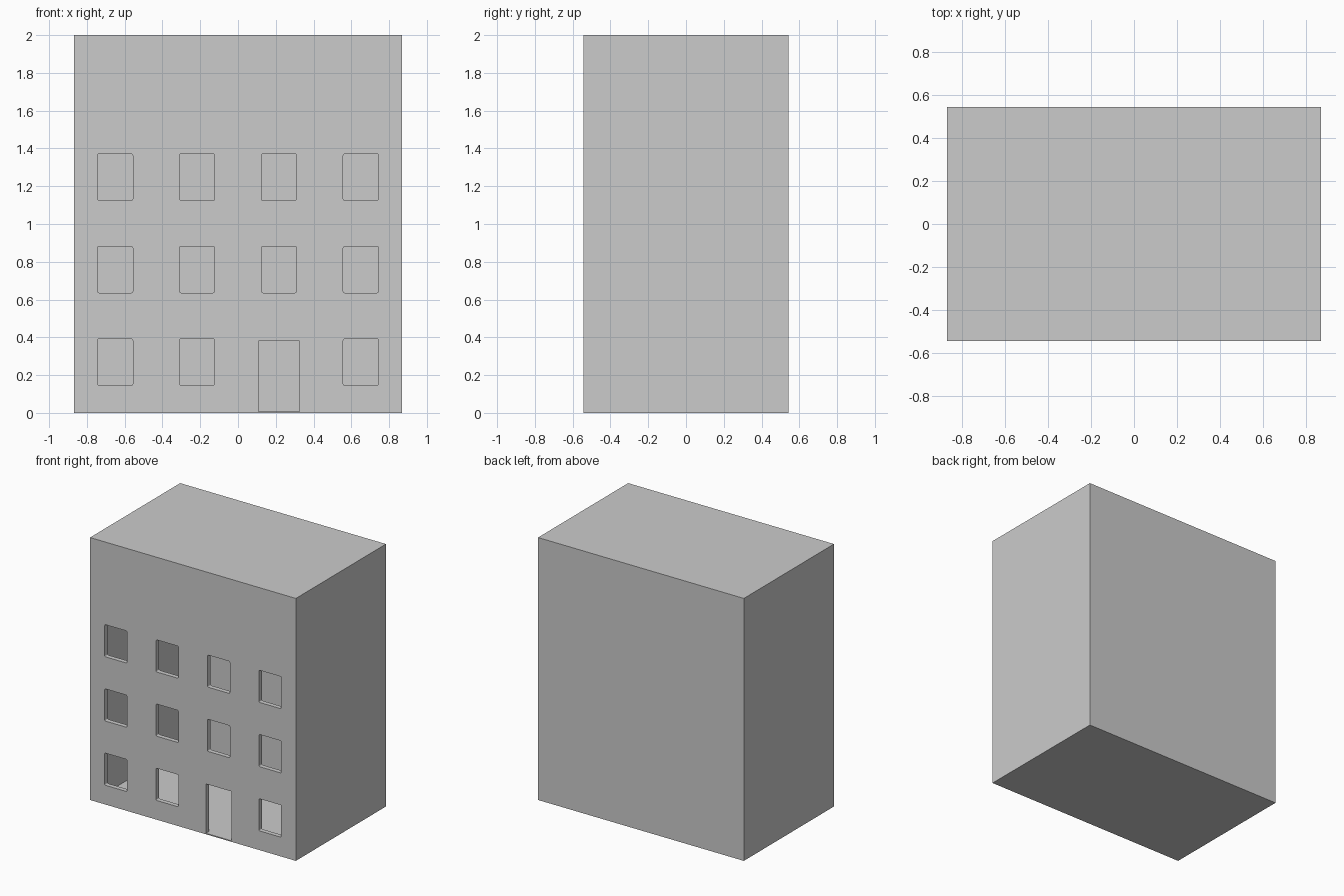
import bpy, bmesh
from mathutils import Matrix, Vector

if "Cube" in bpy.data.objects:
    bpy.data.objects.remove(bpy.data.objects["Cube"])

W, D, H = 1.735, 1.085, 2.0      # outer size
T, FLOOR = 0.035, 0.008          # wall and floor thickness


def add_box(bm, lo, hi, round_corners=0.0):
    lo, hi = Vector(lo), Vector(hi)
    m = Matrix.Translation((lo + hi) / 2) @ Matrix.Diagonal((*(hi - lo), 1))
    verts = bmesh.ops.create_cube(bm, size=1, matrix=m)["verts"]
    if round_corners:
        edges = {e for v in verts for e in v.link_edges
                 if abs(e.verts[0].co.y - e.verts[1].co.y) > 1e-4}
        bmesh.ops.bevel(bm, geom=list(edges), offset=round_corners,
                        segments=3, profile=0.5, affect='EDGES')


def make_object(name, bm):
    mesh = bpy.data.meshes.new(name)
    bm.to_mesh(mesh)
    bm.free()
    ob = bpy.data.objects.new(name, mesh)
    bpy.context.collection.objects.link(ob)
    return ob


def cut(target, cutter):
    cutter.hide_render = True
    cutter.hide_set(True)
    mod = target.modifiers.new(cutter.name, 'BOOLEAN')
    mod.operation = 'DIFFERENCE'
    mod.solver = 'EXACT'
    mod.object = cutter


# Building block
bm = bmesh.new()
add_box(bm, (-W/2, -D/2, 0), (W/2, D/2, H))
building = make_object("building_shell", bm)

# Hollow interior
bm = bmesh.new()
add_box(bm, (-W/2 + T, -D/2 + T, FLOOR), (W/2 - T, D/2 - T, H - T))
cut(building, make_object("interior_cutter", bm))

# Window grid, with the door replacing one ground floor window
bm = bmesh.new()
y0, y1 = -D/2 - 0.05, -D/2 + T + 0.05
for row in range(3):
    for col in range(4):
        x = (col - 1.5) * W / 4
        z = 0.269 + row * 0.4895
        if row == 0 and col == 2:
            continue
        add_box(bm, (x - 0.0935, y0, z - 0.1225), (x + 0.0935, y1, z + 0.1225), 0.008)
cut(building, make_object("window_cutter", bm))

# Doorway
bm = bmesh.new()
x = W / 8
add_box(bm, (x - 0.1075, y0, FLOOR), (x + 0.1075, y1, 0.384))
top = [e for e in bm.edges if all(v.co.z > 0.3 for v in e.verts)
       and abs(e.verts[0].co.y - e.verts[1].co.y) > 1e-4]
bmesh.ops.bevel(bm, geom=top, offset=0.006, segments=3, profile=0.5, affect='EDGES')
cut(building, make_object("door_cutter", bm))
